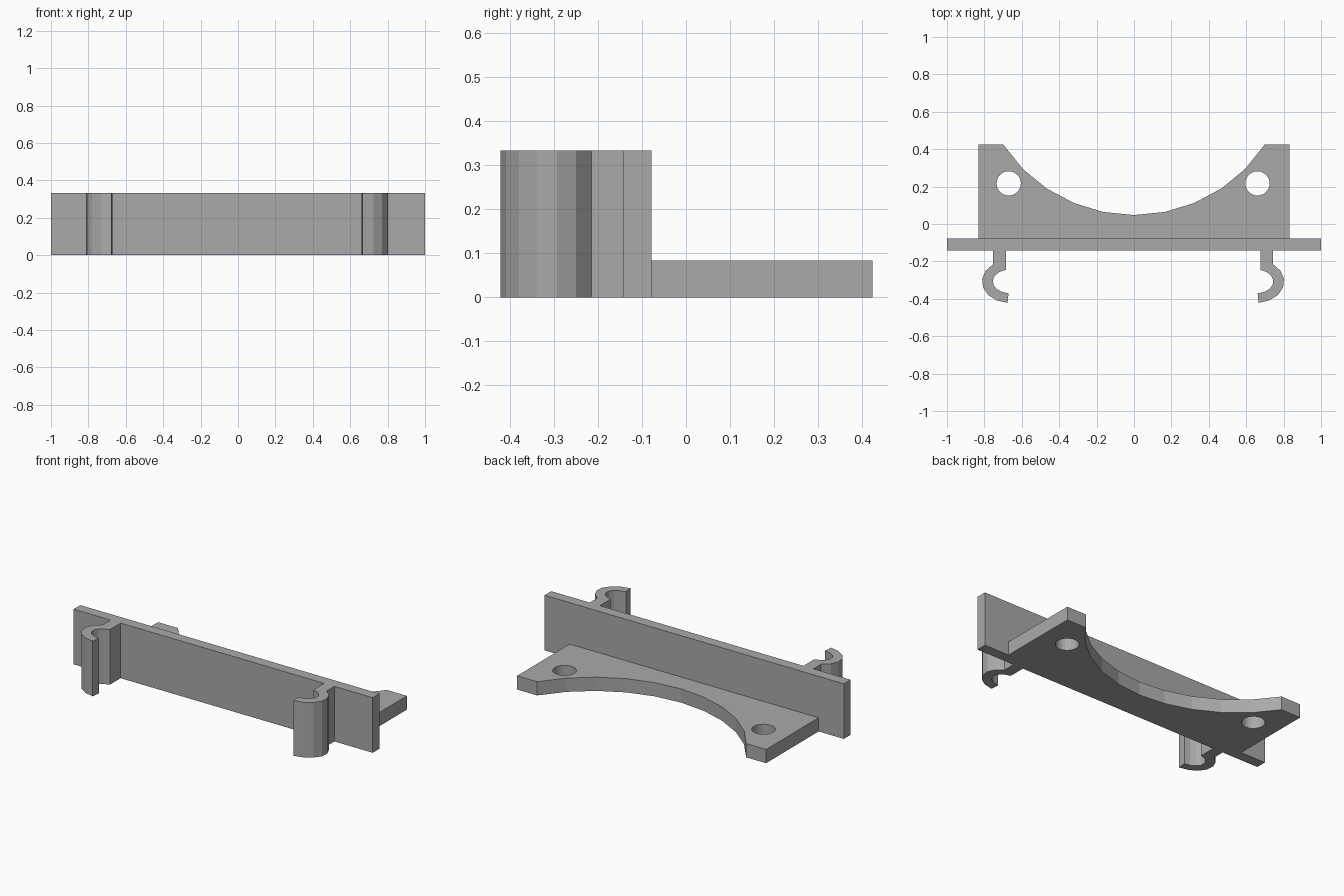
import bpy, bmesh
from math import sin, cos, radians

cube = bpy.data.objects.get("Cube")
if cube:
    bpy.data.objects.remove(cube, do_unlink=True)

# Single plain grey plastic
grey = bpy.data.materials.new("grey_plastic")
grey.use_nodes = True
grey.diffuse_color = (0.4, 0.4, 0.4, 1)
grey.node_tree.nodes["Principled BSDF"].inputs["Base Color"].default_value = grey.diffuse_color

MID = -0.005      # mirror line of the holes and clips
HEIGHT = 0.333
PLATE_FRONT, PLATE_BACK = -0.142, -0.078


def ellipse(cx, cy, rx, ry, start, end, steps):
    angles = [radians(start + (end - start) * i / steps) for i in range(steps + 1)]
    return [(cx + rx * cos(a), cy + ry * sin(a)) for a in angles]


def prism(name, loops, height):
    """Extrude an outline (first loop) with optional holes (other loops)."""
    bm = bmesh.new()
    edges = []
    for loop in loops:
        verts = [bm.verts.new((x, y, 0)) for x, y in loop]
        edges += [bm.edges.new((v, verts[i - 1])) for i, v in enumerate(verts)]
    bmesh.ops.triangle_fill(bm, edges=edges, use_beauty=True)
    top = bmesh.ops.extrude_face_region(bm, geom=bm.faces[:], use_keep_orig=True)
    moved = [g for g in top["geom"] if isinstance(g, bmesh.types.BMVert)]
    bmesh.ops.translate(bm, verts=moved, vec=(0, 0, height))
    bmesh.ops.recalc_face_normals(bm, faces=bm.faces[:])
    mesh = bpy.data.meshes.new(name)
    bm.to_mesh(mesh)
    bm.free()
    mesh.materials.append(grey)
    obj = bpy.data.objects.new(name, mesh)
    bpy.context.collection.objects.link(obj)


# Upright plate
prism("upright_plate", [[(-1, PLATE_FRONT), (1, PLATE_FRONT),
                         (1, PLATE_BACK), (-1, PLATE_BACK)]], HEIGHT)

# Shelf with a round cut-out at the back and two screw holes
BACK, HALF = 0.424, 0.832
cutout = ellipse(0, 0.888, 0.84, 0.84, 326.25, 213.75, 10)
cutout[0] = (cutout[0][0], BACK)
cutout[-1] = (cutout[-1][0], BACK)
outline = [(-HALF, PLATE_BACK), (HALF, PLATE_BACK), (HALF, BACK)] + cutout + [(-HALF, BACK)]
holes = [ellipse(MID + s * 0.665, 0.217, 0.065, 0.065, 0, 345, 23) for s in (-1, 1)]
prism("shelf", [outline] + holes, 0.083)

# Hooked clips on the front, mirrored
for name, side in (("right_clip", -1), ("left_clip", 1)):
    outer = ellipse(-0.658, -0.307, 0.15, 0.115, 127, 265, 6)
    inner = ellipse(-0.658, -0.307, 0.092, 0.064, 265, 104, 7)
    hook = [(-0.748, PLATE_FRONT)] + outer + inner + [(-0.68, PLATE_FRONT)]
    prism(name, [[(MID - side * x, y) for x, y in hook]], HEIGHT)
